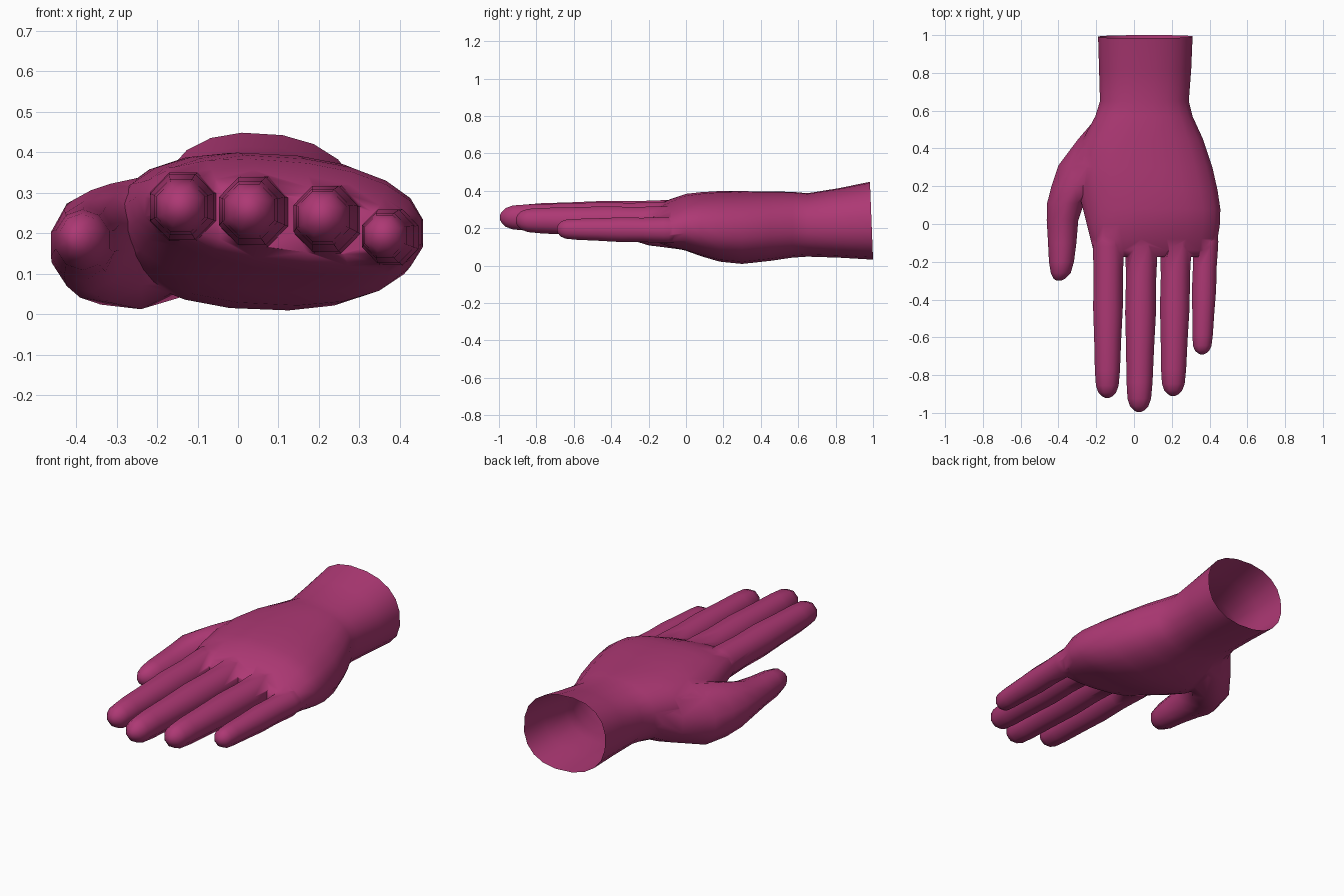
import bpy, bmesh, math

if "Cube" in bpy.data.objects:
    bpy.data.objects.remove(bpy.data.objects["Cube"])

skin = bpy.data.materials.new("raspberry")
skin.diffuse_color = (0.42, 0.04, 0.175, 1)
skin.use_nodes = True
skin.node_tree.nodes["Principled BSDF"].inputs["Base Color"].default_value = skin.diffuse_color


def loft(name, sections, sides, power=2.0):
    """Closed tube along y; section = (y, xmin, xmax, zmin, zmax, tilt)."""
    bm = bmesh.new()
    step = 2 * math.pi / sides
    k = math.cos(step / 2)
    rings = []
    for y, x0, x1, z0, z1, tilt in sections:
        ring = []
        for i in range(sides):
            a = (i + 0.5) * step
            c, s = math.cos(a) / k, math.sin(a) / k
            c = math.copysign(abs(c) ** (2 / power), c)
            s = math.copysign(abs(s) ** (2 / power), s)
            dx = c * (x1 - x0) / 2
            ring.append(bm.verts.new(((x0 + x1) / 2 + dx, y,
                                      (z0 + z1) / 2 + s * (z1 - z0) / 2 - tilt * dx)))
        rings.append(ring)
    for a, b in zip(rings, rings[1:]):
        for i in range(sides):
            j = (i + 1) % sides
            bm.faces.new((a[i], a[j], b[j], b[i]))
    bm.faces.new(rings[0])
    bm.faces.new(rings[-1])
    bmesh.ops.recalc_face_normals(bm, faces=bm.faces)
    mesh = bpy.data.meshes.new(name)
    bm.to_mesh(mesh)
    bm.free()
    mesh.materials.append(skin)
    obj = bpy.data.objects.new(name, mesh)
    bpy.context.collection.objects.link(obj)
    return obj


# Palm and wrist
hand = loft("hand", [
    (1.00, -0.19, 0.31, 0.035, 0.445, 0.06),
    (0.82, -0.185, 0.303, 0.045, 0.412, 0.05),
    (0.65, -0.18, 0.29, 0.05, 0.385, 0.04),
    (0.57, -0.205, 0.31, 0.045, 0.392, 0.04),
    (0.45, -0.27, 0.365, 0.028, 0.394, 0.04),
    (0.30, -0.31, 0.415, 0.012, 0.395, 0.04),
    (0.18, -0.295, 0.442, 0.025, 0.395, 0.05),
    (0.08, -0.27, 0.457, 0.055, 0.388, 0.06),
    (0.00, -0.25, 0.455, 0.085, 0.378, 0.08),
    (-0.08, -0.23, 0.442, 0.108, 0.348, 0.11),
    (-0.14, -0.215, 0.432, 0.13, 0.322, 0.12),
    (-0.175, -0.19, 0.41, 0.16, 0.295, 0.12),
], 20, 2.3)

# Thumb, with its fleshy base
parts = [loft("thumb", [
    (0.56, -0.20, 0.05, 0.10, 0.32, 0),
    (0.45, -0.295, 0.02, 0.05, 0.335, -0.1),
    (0.31, -0.40, -0.08, 0.02, 0.33, -0.2),
    (0.20, -0.437, -0.19, 0.035, 0.315, -0.2),
    (0.11, -0.46, -0.265, 0.06, 0.30, -0.15),
    (0.02, -0.462, -0.295, 0.085, 0.275, -0.1),
    (-0.10, -0.455, -0.305, 0.10, 0.262, 0),
    (-0.20, -0.45, -0.318, 0.112, 0.255, 0),
    (-0.26, -0.44, -0.335, 0.13, 0.245, 0),
    (-0.29, -0.425, -0.365, 0.155, 0.22, 0),
    (-0.30, -0.41, -0.385, 0.175, 0.20, 0),
], 10)]

# Fingers: base x, tip x, base z, tip z, tip y, radius
FINGERS = {
    "index_finger": (-0.135, -0.142, 0.265, 0.265, -0.92, 0.081),
    "middle_finger": (0.04, 0.027, 0.252, 0.258, -0.995, 0.084),
    "ring_finger": (0.222, 0.207, 0.232, 0.242, -0.91, 0.081),
    "little_finger": (0.378, 0.36, 0.190, 0.195, -0.69, 0.066),
}
# Along the finger: fraction of length, fraction of radius
SHAPE = [(-0.2, 0.8), (-0.05, 1.02), (0, 1.02), (0.2, 0.95), (0.40, 0.97), (0.62, 0.88),
         (0.82, 0.82), (0.92, 0.74), (0.965, 0.58), (0.99, 0.33), (1, 0.14)]
for name, (xb, xt, zb, zt, tip, r) in FINGERS.items():
    secs = []
    for t, f in SHAPE:
        y = -0.12 + t * (tip + 0.12)
        x, z = xb + (xt - xb) * t, zb + (zt - zb) * t
        secs.append((y, x - r * f, x + r * f, z - r * f * 1.03, z + r * f * 1.03, 0))
    parts.append(loft(name, secs, 8))

# Merge everything into one skin
bpy.context.view_layer.objects.active = hand
for p in parts:
    m = hand.modifiers.new("union", 'BOOLEAN')
    m.operation, m.solver, m.object = 'UNION', 'EXACT', p
    bpy.ops.object.modifier_apply(modifier=m.name)
    bpy.data.objects.remove(p)

# Open the wrist and slant its rim slightly
bm = bmesh.new()
bm.from_mesh(hand.data)
cap = [f for f in bm.faces if all(v.co.y > 0.99 for v in f.verts)]
bmesh.ops.delete(bm, geom=cap, context='FACES_ONLY')
bmesh.ops.remove_doubles(bm, verts=bm.verts, dist=0.002)
for v in bm.verts:
    if v.co.y > 0.99:
        v.co.y -= 0.04 * (v.co.z - 0.035)
bm.to_mesh(hand.data)
bm.free()

hand.select_set(True)
bpy.ops.object.shade_smooth_by_angle(angle=math.radians(60))
